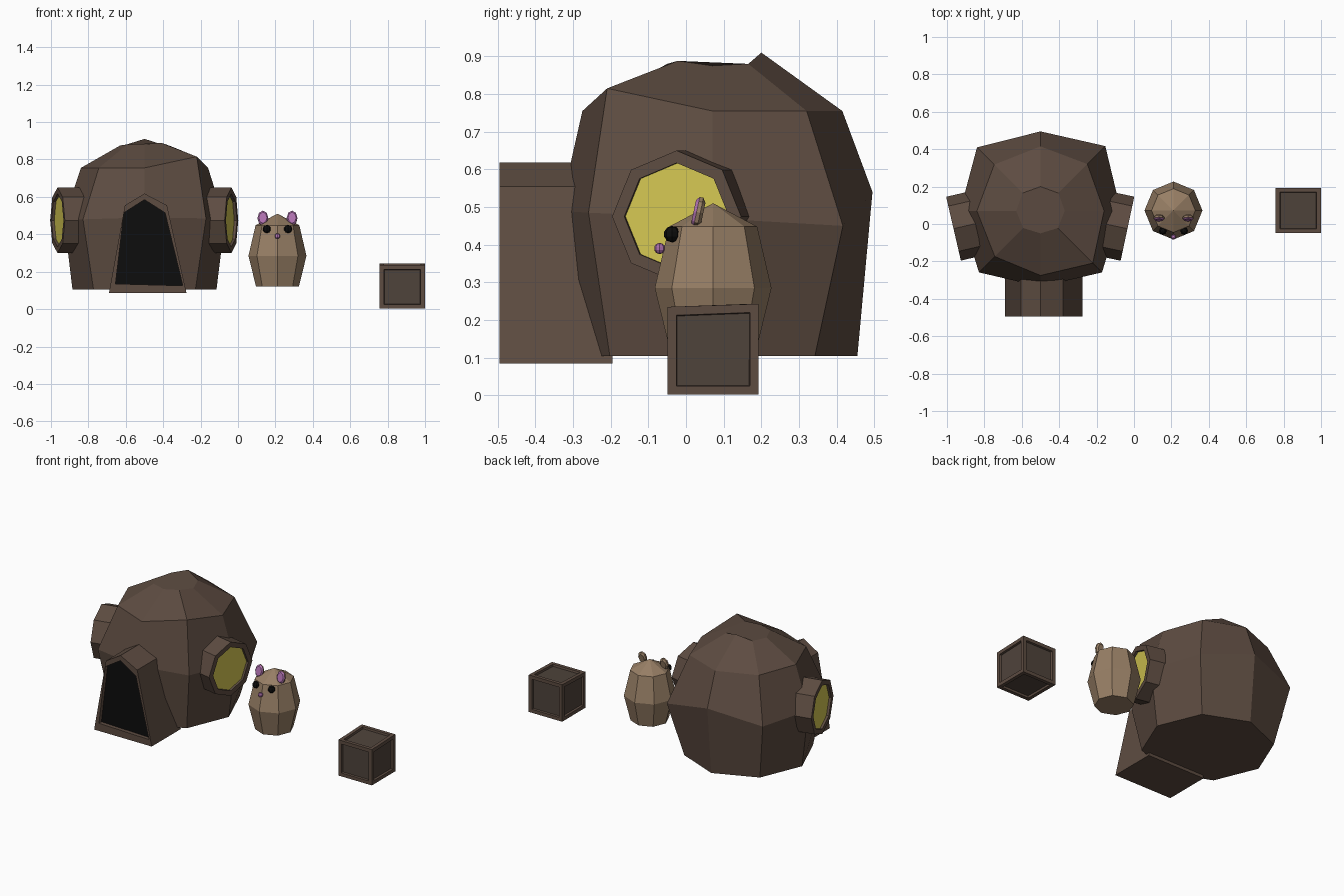
import bpy, bmesh
from math import cos, sin, tau, radians
from mathutils import Vector, Matrix

if "Cube" in bpy.data.objects:
    bpy.data.objects.remove(bpy.data.objects["Cube"])


def mat(name, r, g, b):
    m = bpy.data.materials.new(name)
    m.diffuse_color = (r, g, b, 1)
    m.use_nodes = True
    m.node_tree.nodes["Principled BSDF"].inputs["Base Color"].default_value = m.diffuse_color
    return m


WOOD = mat("brown_wood", .11, .072, .053)
PANEL = mat("dark_panel", .078, .057, .044)
GLASS = mat("yellow_glass", .66, .57, .085)
DARK = mat("black", .004, .004, .004)
FUR = mat("tan_fur", .31, .21, .13)
PINK = mat("pink", .44, .17, .44)


def finish(bm, name, *mats):
    bmesh.ops.recalc_face_normals(bm, faces=bm.faces)
    me = bpy.data.meshes.new(name)
    bm.to_mesh(me)
    bm.free()
    for m in mats:
        me.materials.append(m)
    ob = bpy.data.objects.new(name, me)
    bpy.context.collection.objects.link(ob)
    return ob


def loft(bm, rings):
    """Skin closed rings of points; returns the two cap faces."""
    vs = [[bm.verts.new(p) for p in r] for r in rings]
    n = len(vs[0])
    for a, b in zip(vs, vs[1:]):
        for i in range(n):
            j = (i + 1) % n
            bm.faces.new((a[i], a[j], b[j], b[i]))
    return bm.faces.new(vs[0]), bm.faces.new(vs[-1])


def framed(name, outer, inner, depth, recess, place, pane_mat):
    """Deep frame with a recessed pane: profile in u,v and depth inward."""
    bm = bmesh.new()
    rings = [[place(u, v, w) for u, v in prof] for prof, w in
             ((outer, depth), (outer, 0), (inner, 0), (inner, recess))]
    loft(bm, rings)[1].material_index = 1
    return finish(bm, name, WOOD, pane_mat)


def circle(r, n=8):
    return [(r * cos(tau * i / n), r * sin(tau * i / n)) for i in range(n)]


# hut: uneven eight-sided dome, (radius, height) around from +x
C = Vector((-.5, .07, 0))
levels = [
    [(.385, .105)] * 8,
    [(.43, .47), (.49, .45), (.425, .54), (.48, .48),
     (.43, .48), (.465, .48), (.405, .49), (.465, .485)],
    [(.34, .755), (.354, .755), (.345, .755), (.35, .755),
     (.34, .755), (.345, .755), (.345, .755), (.395, .815)],
    [(.13, .875), (.135, .88), (.13, .91), (.135, .88),
     (.13, .875), (.13, .88), (.12, .88), (.13, .888)]]
bm = bmesh.new()
loft(bm, [[C + Vector((r * cos(tau * i / 8), r * sin(tau * i / 8), z))
           for i, (r, z) in enumerate(lv)] for lv in levels])
finish(bm, "hut_shell", WOOD)

# doorway
framed("doorway",
       [(-.69, .085), (-.275, .085), (-.38, .555), (-.5, .618), (-.605, .555)],
       [(-.655, .135), (-.295, .125), (-.39, .515), (-.5, .585), (-.61, .515)],
       .3, .025, lambda u, v, w: (u, -.495 + w, v), DARK)

# side windows, turned slightly to the front
for side, name, ang in ((1, "right_window", 12), (-1, "left_window", 13)):
    c, s = cos(radians(ang)), sin(radians(ang))

    def place(u, v, w, side=side, c=c, s=s):
        return (-.5 + side * (.465 + u * s - w * c), -.025 + u * c + w * s, .475 + v)
    framed(name, circle(.175), circle(.142), .12, .015, place, GLASS)

# animal body
A = Vector((.211, .072, 0))
bm = bmesh.new()
rings = [[A + Vector((x, y, z)) for x, y in circle(r)]
         for r, z in ((.115, .122), (.155, .285), (.117, .448))]
_, top = loft(bm, rings)
bmesh.ops.poke(bm, faces=[top])
tip = max(bm.verts, key=lambda v: v.co.z)
tip.co.z = .51
finish(bm, "animal_body", FUR)


def ball(name, loc, r, m):
    bm = bmesh.new()
    bmesh.ops.create_uvsphere(bm, u_segments=8, v_segments=5, radius=r,
                              matrix=Matrix.Translation(loc))
    finish(bm, name, m)


# face and ears
ball("nose", (.211, -.07, .39), .015, PINK)
for side, tag in ((-1, "left"), (1, "right")):
    ball(tag + "_eye", (.211 + side * .057, -.037, .428), .022, DARK)
    bm = bmesh.new()
    M = (Matrix.Translation((.211 + side * .078, .033, .486))
         @ Matrix.Rotation(radians(-12), 4, 'X'))
    rings = [[M @ Vector((x * k, y, z * 1.4 * k)) for x, z in circle(.029)]
             for k, y in ((.7, .013), (1, .005), (1, -.005), (.75, -.013))]
    loft(bm, rings)
    for f in bm.faces:
        f.material_index = int(f.calc_center_median().y <
                               (M @ Vector((0, -.004, f.calc_center_median().z - .486))).y)
    finish(bm, tag + "_ear", FUR, PINK)

# crate with sunken panels on all six sides
bm = bmesh.new()
bmesh.ops.create_cube(bm, size=.241, matrix=Matrix.Translation((.878, .072, .1225)))
for v in bm.verts:
    if v.co.z > .2 and v.co.y < 0:
        v.co.z -= .008
panels = list(bm.faces)
bmesh.ops.inset_individual(bm, faces=panels, thickness=.032, depth=0)
bmesh.ops.inset_individual(bm, faces=panels, thickness=.003, depth=-.013)
for f in panels:
    f.material_index = 1
finish(bm, "crate", WOOD, PANEL)
